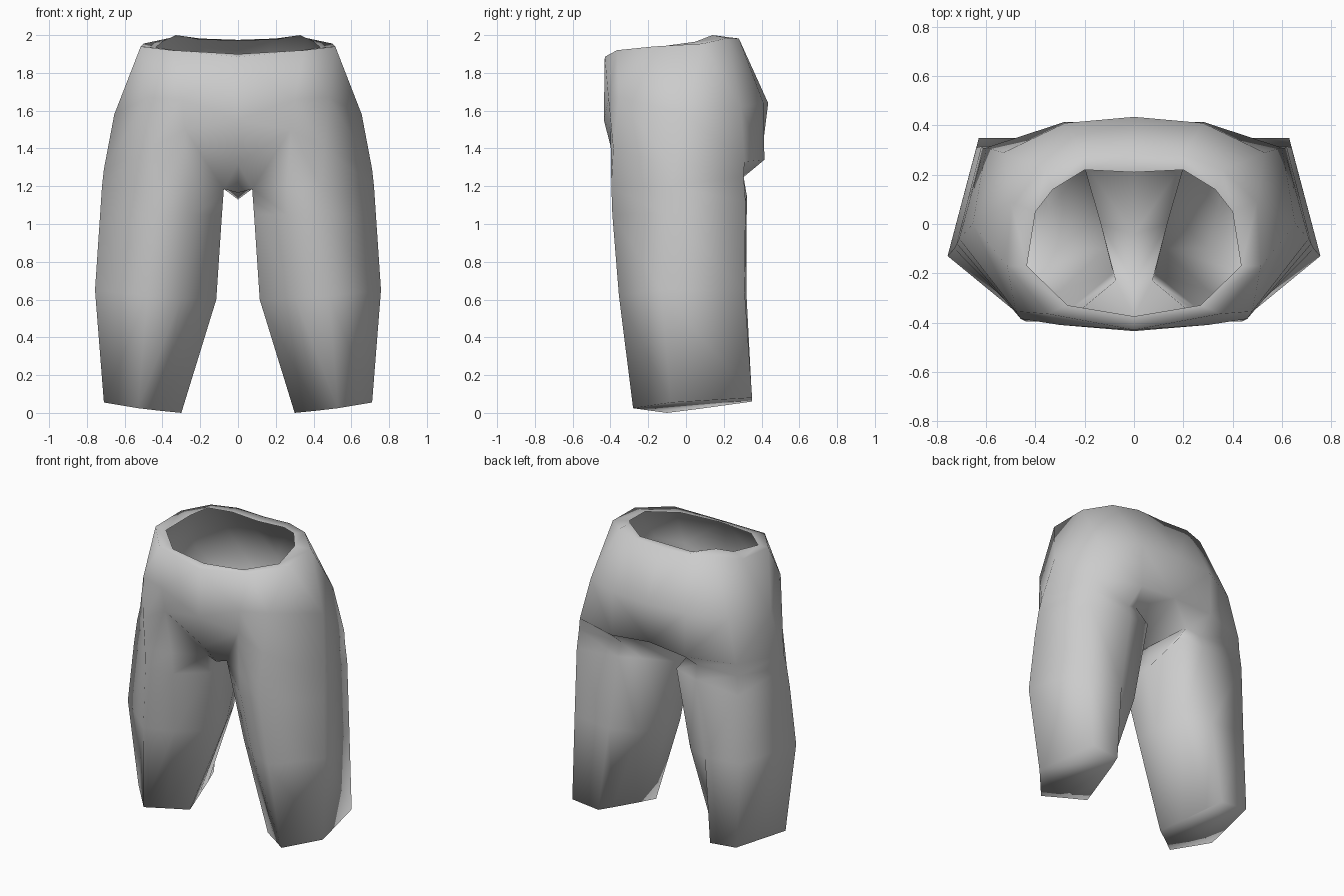
import bpy
import bmesh

# Remove the default cube only
cube = bpy.data.objects.get("Cube")
if cube:
    bpy.data.objects.remove(cube, do_unlink=True)

# Single cloth colour
cloth = bpy.data.materials.new("grey_cloth")
cloth.use_nodes = True
colour = (0.6, 0.6, 0.6, 1.0)
cloth.diffuse_color = colour
cloth.node_tree.nodes["Principled BSDF"].inputs["Base Color"].default_value = colour

# Half loops of the hips, from front centre round the left side to back centre
waist_lip = [(0, -.375, 1.9), (.27, -.33, 1.91), (.435, -.17, 1.935), (.4, .05, 1.965),
             (.33, .14, 2), (.2, .22, 1.975), (0, .21, 1.97)]
waist_edge = [(0, -.43, 1.885), (.35, -.365, 1.92), (.515, -.17, 1.94), (.5, .09, 1.955),
              (.36, .22, 1.985), (.2, .28, 1.982), (0, .28, 1.975)]
hips = [(0, -.435, 1.55), (.3, -.41, 1.66), (.48, -.355, 1.67), (.655, 0, 1.58),
        (.53, .29, 1.62), (.28, .41, 1.64), (0, .435, 1.64)]
seat = [(0, -.375, 1.32), (.28, -.4, 1.5), (.46, -.385, 1.4), (.71, -.06, 1.29),
        (.6, .31, 1.33), (.28, .415, 1.34), (0, .4, 1.36)]

# Full loops of the left leg, from inner front round the outside to the inner middle
fold = [(.075, -.23, 1.185), (.26, -.36, 1.2), (.44, -.395, 1.2), (.72, -.08, 1.2),
        (.61, .305, 1.25), (.29, .295, 1.24), (.21, .26, 1.285), (.135, 0, 1.23)]
thigh = [(.085, -.2, 1.05), (.26, -.345, 1.05), (.44, -.39, 1.05), (.73, -.1, 1.05),
         (.62, .315, 1.12), (.3, .322, 1.15), (.13, .29, 1.17), (.095, 0, 1.05)]
knee = [(.115, -.1, .6), (.3, -.27, .61), (.48, -.355, .62), (.757, -.13, .65),
        (.64, .31, .65), (.37, .32, .63), (.2, .24, .62), (.13, .06, .6)]
hem = [(.3, -.1, 0), (.42, -.19, .012), (.53, -.28, .025), (.71, -.08, .055),
       (.63, .35, .08), (.43, .35, .06), (.395, .24, .045), (.345, .06, .02)]


def add_loop(bm, points):
    """Add the points of one loop and return the new vertices."""
    return [bm.verts.new(point) for point in points]


def bridge(bm, upper, lower, closed=False):
    """Join two loops with a band of quads."""
    count = len(upper)
    for i in range(count if closed else count - 1):
        j = (i + 1) % count
        bm.faces.new((upper[i], lower[i], lower[j], upper[j]))


bm = bmesh.new()

# Waistband lip, hips and seat
hip_loops = [add_loop(bm, loop) for loop in (waist_lip, waist_edge, hips, seat)]
for upper, lower in zip(hip_loops, hip_loops[1:]):
    bridge(bm, upper, lower)

# Leg with a closed hem
leg_loops = [add_loop(bm, loop) for loop in (fold, thigh, knee, hem)]
for upper, lower in zip(leg_loops, leg_loops[1:]):
    bridge(bm, upper, lower, closed=True)
bm.faces.new(leg_loops[-1])

# Groin crease, then seat to leg
seat_loop, fold_loop = hip_loops[-1], leg_loops[0]
crotch_front, crotch_low = add_loop(bm, [(0, -.24, 1.165), (0, -.04, 1.13)])
bm.faces.new((seat_loop[0], crotch_front, fold_loop[0]))
bm.faces.new((seat_loop[0], fold_loop[0], seat_loop[1]))
bm.faces.new((seat_loop[1], fold_loop[0], fold_loop[1]))
bridge(bm, seat_loop[1:], fold_loop[1:len(seat_loop)])

# Crotch between the legs
bm.faces.new((crotch_front, crotch_low, fold_loop[-1], fold_loop[0]))
bm.faces.new((crotch_low, seat_loop[-1], fold_loop[-2], fold_loop[-1]))

# Outward normals and smooth shading
bmesh.ops.recalc_face_normals(bm, faces=bm.faces[:])
if sum(face.normal.x * face.calc_center_median().x for face in bm.faces) < 0:
    bmesh.ops.reverse_faces(bm, faces=bm.faces[:])
for face in bm.faces:
    face.smooth = True

mesh = bpy.data.meshes.new("short_trousers")
bm.to_mesh(mesh)
bm.free()
mesh.materials.append(cloth)
trousers = bpy.data.objects.new("short_trousers", mesh)
bpy.context.collection.objects.link(trousers)

# Right half
mirror = trousers.modifiers.new("right_half", "MIRROR")
mirror.use_axis[0] = True
mirror.use_clip = True
mirror.merge_threshold = 0.001
